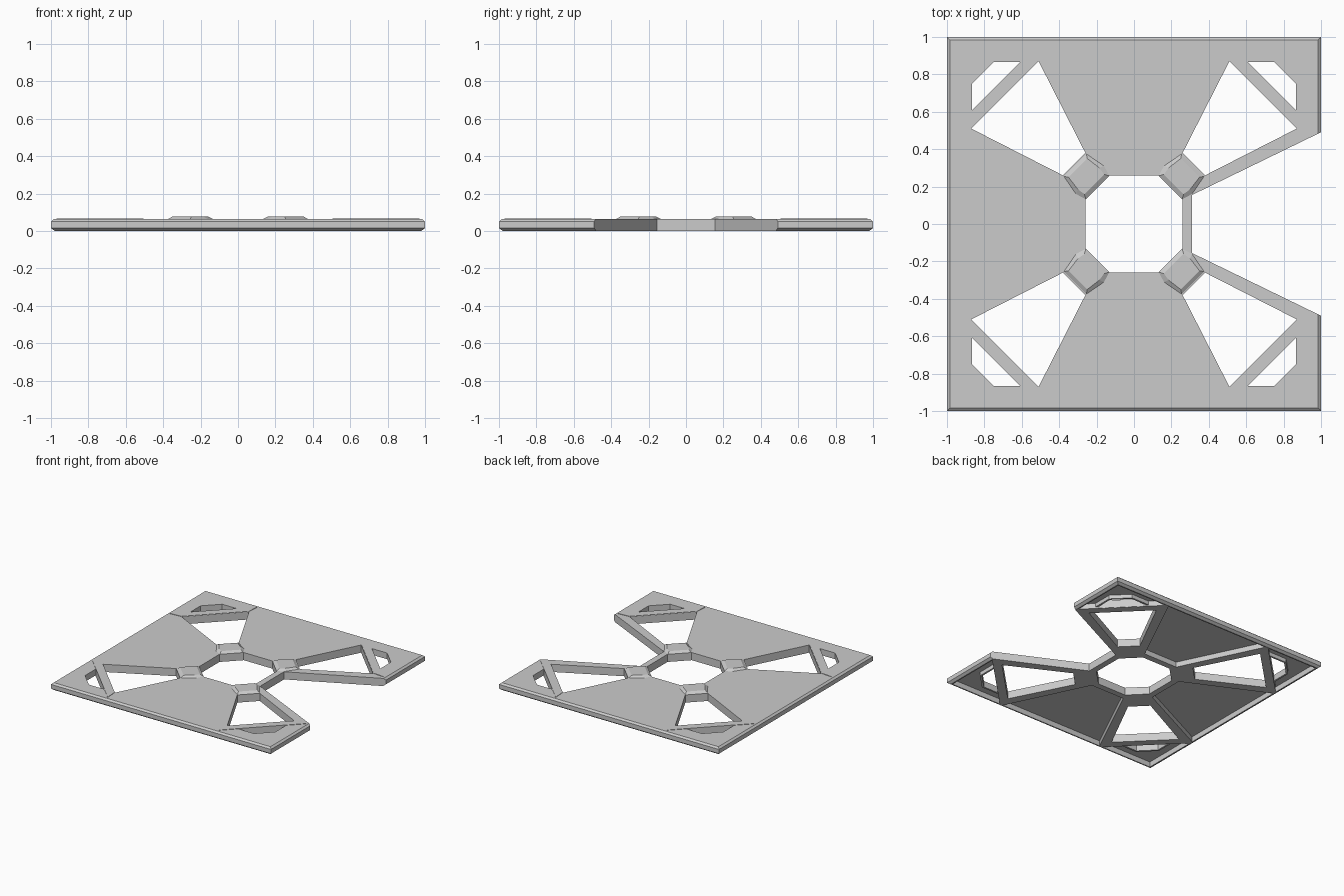
import bpy, bmesh

cube = bpy.data.objects.get("Cube")
if cube:
    bpy.data.objects.remove(cube, do_unlink=True)

TOP = 0.063
grey = bpy.data.materials.new("light_grey")
grey.use_nodes = True
grey.diffuse_color = (0.6, 0.6, 0.6, 1)
grey.node_tree.nodes["Principled BSDF"].inputs["Base Color"].default_value = (0.6, 0.6, 0.6, 1)


def finish(name, bm):
    bmesh.ops.recalc_face_normals(bm, faces=bm.faces[:])
    mesh = bpy.data.meshes.new(name)
    bm.to_mesh(mesh)
    bm.free()
    mesh.materials.append(grey)
    ob = bpy.data.objects.new(name, mesh)
    bpy.context.collection.objects.link(ob)
    return ob


def loft(name, rings):
    """Closed solid through a stack of (outline, height) rings."""
    bm = bmesh.new()
    loops = [[bm.verts.new((x, y, z)) for x, y in pts] for pts, z in rings]
    n = len(loops[0])
    for a, b in zip(loops, loops[1:]):
        for i in range(n):
            j = (i + 1) % n
            bm.faces.new((a[i], a[j], b[j], b[i]))
    bm.faces.new(loops[0])
    bm.faces.new(loops[-1])
    return finish(name, bm)


def prism(name, pts, low, high):
    return loft(name, [(pts, low), (pts, high)])


def square(r):
    return [(-r, -r), (r, -r), (r, r), (-r, r)]


def cut(target, cutter):
    cutter.hide_render = True
    mod = target.modifiers.new("cut", "BOOLEAN")
    mod.operation = "DIFFERENCE"
    mod.solver = "EXACT"
    mod.object = cutter
    bpy.context.view_layer.objects.active = target
    bpy.ops.object.modifier_apply(modifier=mod.name)
    bpy.data.objects.remove(cutter, do_unlink=True)


corners = [(1, 1, "back_left"), (-1, 1, "back_right"),
           (1, -1, "front_left"), (-1, -1, "front_right")]


def flip(pts, sx, sy):
    return [(x * sx, y * sy) for x, y in pts]


# Square plate with chamfered rim
plate = loft("frame_plate", [(square(0.98), 0), (square(1), 0.015),
                             (square(1), 0.05), (square(0.985), TOP)])

# Hollow undersides of the side panels
panel = [(-0.155, 0.31), (0.155, 0.31), (0.475, 0.97), (-0.475, 0.97)]
sides = {"back": panel, "front": flip(panel, 1, -1),
         "right": [(-y, x) for x, y in panel]}
for pts in sides.values():
    cut(plate, prism("panel_recess", pts, -0.1, 0.043))

# Open side
cut(plate, prism("open_side", [(0.31, -0.155), (0.31, 0.155), (1.04, 0.51), (1.04, -0.51)], -0.1, 0.2))

# Octagonal centre opening
octagon = [(0.26, -0.13), (0.26, 0.13), (0.13, 0.26), (-0.13, 0.26),
           (-0.26, 0.13), (-0.26, -0.13), (-0.13, -0.26), (0.13, -0.26)]
cut(plate, prism("centre_opening", octagon, -0.1, 0.2))

# Corner shapes, mirrored to all four corners
recess = [(0.505, 0.97), (0.97, 0.505), (0.97, 0.97)]
window = [(0.26, 0.38), (0.38, 0.26), (0.87, 0.51), (0.51, 0.87)]
port = [(0.605, 0.865), (0.75, 0.865), (0.865, 0.75), (0.865, 0.605)]
port_lip = [(0.595, 0.88), (0.757, 0.88), (0.88, 0.757), (0.88, 0.595)]
brace = [(0.512, 0.872), (0.872, 0.512), (0.97, 0.505), (0.505, 0.97)]
block = [(0.255, 0.375), (0.375, 0.255), (0.31, 0.16), (0.258, 0.133), (0.133, 0.258), (0.16, 0.31)]
crown = [(0.25, 0.35), (0.35, 0.25), (0.30, 0.185), (0.265, 0.16), (0.16, 0.265), (0.185, 0.30)]

for sx, sy, side in corners:
    cut(plate, prism("corner_recess", flip(recess, sx, sy), -0.1, 0.043))
    cut(plate, prism("window_opening", flip(window, sx, sy), -0.1, 0.2))
    cut(plate, prism("port_opening", flip(port, sx, sy), -0.1, 0.2))

    # Diagonal brace and raised hub block
    prism(side + "_brace", flip(brace, sx, sy), 0.001, TOP + 0.003)
    b, c = flip(block, sx, sy), flip(crown, sx, sy)
    loft(side + "_hub_block", [(b, 0.001), (b, TOP), (c, 0.077)])

    # Lip around the corner port
    inner, outer = flip(port, sx, sy), flip(port_lip, sx, sy)
    bm = bmesh.new()
    grid = [[bm.verts.new((x, y, z)) for (x, y), z in zip((i, o, o, i), (0.012, 0.012, TOP, TOP))]
            for i, o in zip(inner, outer)]
    for a, d in zip(grid, grid[1:]):
        for k in range(4):
            m = (k + 1) % 4
            bm.faces.new((a[k], a[m], d[m], d[k]))
    bm.faces.new(grid[0])
    bm.faces.new(grid[-1])
    finish(side + "_port_lip", bm)
